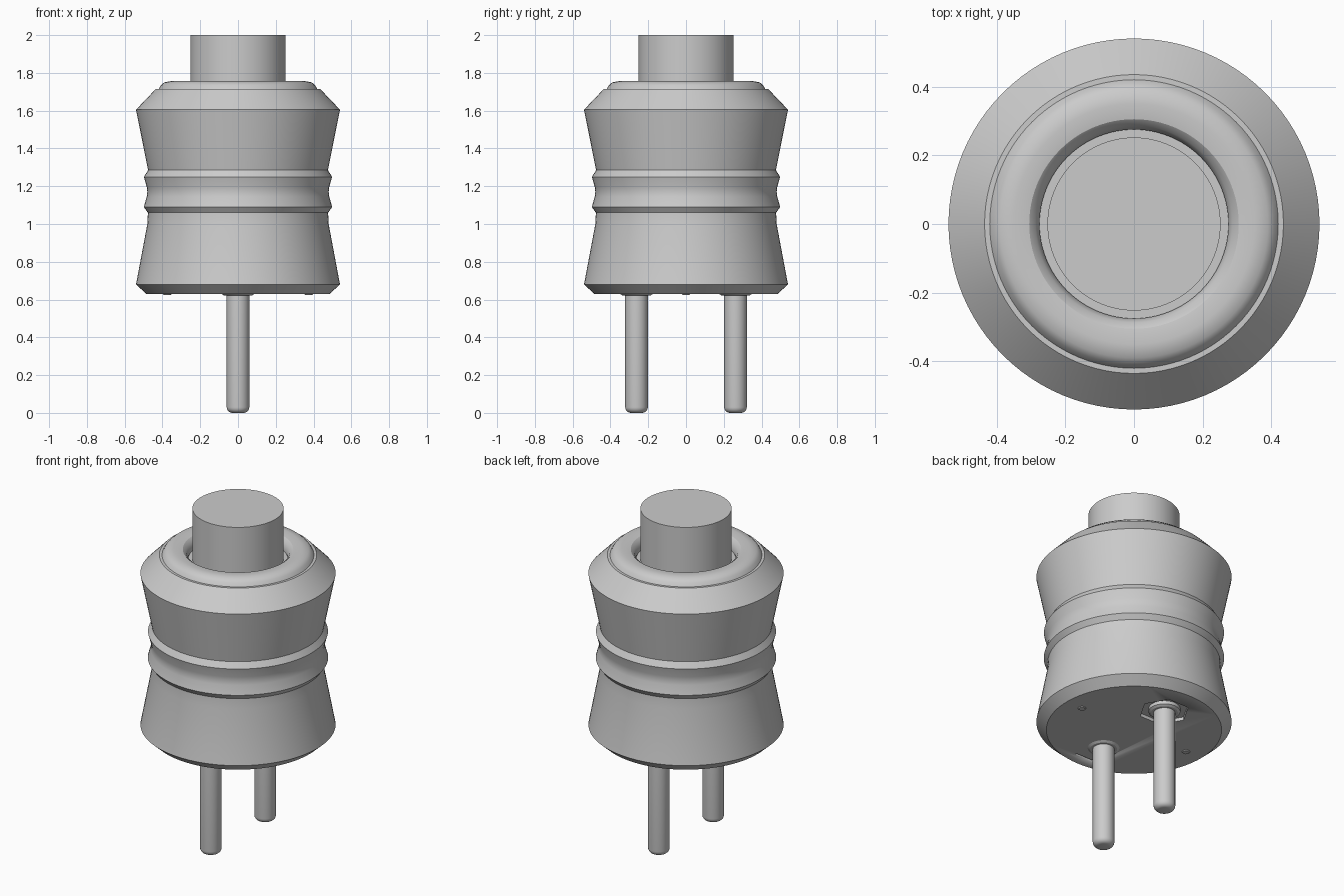
import bpy, bmesh, math
from mathutils import Vector

if "Cube" in bpy.data.objects:
    bpy.data.objects.remove(bpy.data.objects["Cube"])


def finish(name, bm, smooth=30):
    bmesh.ops.remove_doubles(bm, verts=bm.verts, dist=1e-5)
    bmesh.ops.recalc_face_normals(bm, faces=bm.faces)
    me = bpy.data.meshes.new(name)
    bm.to_mesh(me)
    bm.free()
    ob = bpy.data.objects.new(name, me)
    bpy.context.collection.objects.link(ob)
    bpy.ops.object.select_all(action='DESELECT')
    ob.select_set(True)
    bpy.context.view_layer.objects.active = ob
    bpy.ops.object.shade_smooth_by_angle(angle=math.radians(smooth))
    return ob


def lathe(name, profile, n=96, at=(0, 0), smooth=30):
    """Revolve (radius, z) points about a vertical axis, capping both ends."""
    bm = bmesh.new()
    rings = []
    for r, z in profile:
        rings.append([bm.verts.new((at[0] + r * math.cos(math.tau * i / n),
                                    at[1] + r * math.sin(math.tau * i / n), z)) for i in range(n)])
    for a, b in zip(rings, rings[1:]):
        for i in range(n):
            j = (i + 1) % n
            bm.faces.new((a[i], a[j], b[j], b[i]))
    bm.faces.new(rings[0][::-1])
    bm.faces.new(rings[-1])
    return finish(name, bm, smooth)


def cut(target, cutter):
    mod = target.modifiers.new("cut", 'BOOLEAN')
    mod.operation = 'DIFFERENCE'
    mod.solver = 'EXACT'
    mod.object = cutter
    bpy.context.view_layer.objects.active = target
    bpy.ops.object.modifier_apply(modifier=mod.name)
    bpy.data.objects.remove(cutter)


# Waisted housing with two grip ridges and an open seat at the top
housing = lathe("housing", [
    (0.485, 0.63), (0.54, 0.68), (0.48, 1.0), (0.477, 1.06), (0.499, 1.09),
    (0.483, 1.145), (0.48, 1.17), (0.483, 1.195), (0.498, 1.25), (0.476, 1.285),
    (0.54, 1.605), (0.435, 1.715), (0.42, 1.715), (0.42, 1.69)])

# Shallow pocket around one pin and an engraved bar beside the other
cut(housing, lathe("pocket_cutter", [(0.14, 0.6), (0.14, 0.65)], 6, (0, 0.26)))
bm = bmesh.new()
bmesh.ops.create_cube(bm, size=1)
for v in bm.verts:
    v.co = Vector((v.co.x * 0.15, v.co.y * 0.02 - 0.415, v.co.z * 0.03 + 0.63))
cut(housing, finish("bar_cutter", bm))

# Rounded bezel ring with a recessed floor
lathe("bezel", [
    (0.42, 1.69), (0.42, 1.715), (0.408, 1.735), (0.39, 1.75), (0.35, 1.757),
    (0.305, 1.75), (0.287, 1.735), (0.275, 1.705), (0.275, 1.69), (0.25, 1.69)])

# Push button
lathe("button", [(0.252, 1.66), (0.252, 2.0)])

# Contact pins with rounded tips and stepped collars
for side, y in (("front", -0.262), ("back", 0.262)):
    tip = [(0.03 + 0.03 * math.sin(a), 0.03 - 0.03 * math.cos(a))
           for a in [math.pi / 2 * k / 5 for k in range(6)]]
    lathe(side + "_pin", tip + [(0.06, 0.66)], 40, (0, y))
    lathe(side + "_pin_collar", [(0.075, 0.622), (0.088, 0.63), (0.088, 0.66)], 40, (0, y))

# Small locating studs on the underside
for side, x in (("left", -0.375), ("right", 0.375)):
    lathe(side + "_stud", [(0.018, 0.624), (0.022, 0.628), (0.022, 0.65)], 20, (x, 0))
